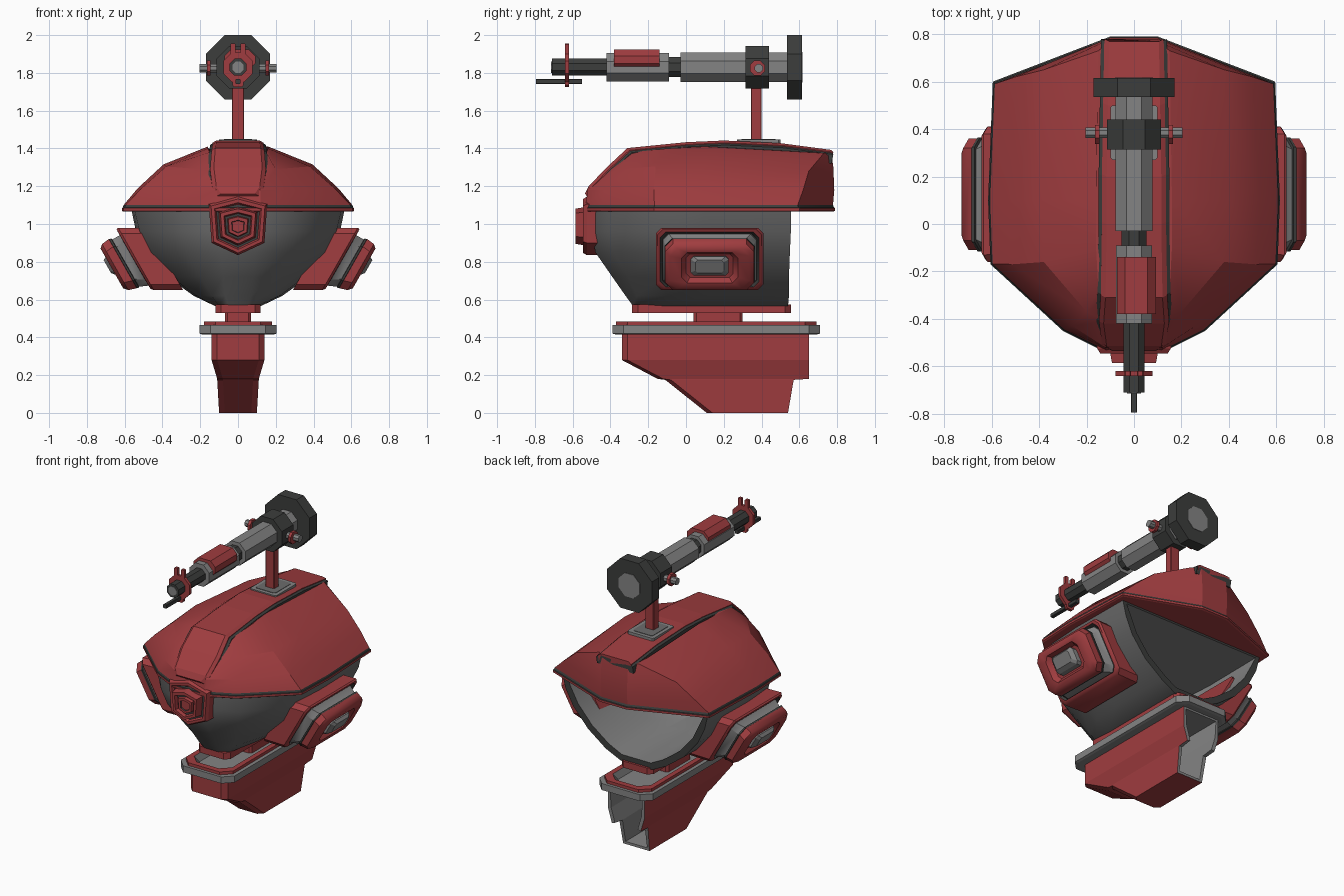
import bpy, bmesh, math

if "Cube" in bpy.data.objects:
    bpy.data.objects.remove(bpy.data.objects["Cube"])

def material(name, rgb):
    m = bpy.data.materials.new(name)
    m.diffuse_color = (*rgb, 1)
    m.use_nodes = True
    m.node_tree.nodes["Principled BSDF"].inputs["Base Color"].default_value = m.diffuse_color
    return m

MATS = {
    'red': material('red paint', (0.35, 0.046, 0.05)),
    'light': material('light grey', (0.23, 0.23, 0.23)),
    'mid': material('mid grey', (0.15, 0.15, 0.15)),
    'dark': material('dark grey', (0.045, 0.047, 0.045)),
}

def loft(name, rings, cols, caps=None, closed=True, smooth=None, shell=None):
    """Skin rings of points; cols gives one colour per band (or one for all)."""
    n = len(rings) - 1
    if isinstance(cols, str):
        cols = [cols] * n
    caps = caps or (cols[0], cols[-1])
    slots = list(shell[1]) if shell else []
    for c in list(cols) + list(caps):
        if c not in slots:
            slots.append(c)
    bm = bmesh.new()
    vs = [[bm.verts.new(p) for p in r] for r in rings]
    k = len(rings[0])
    for i in range(n):
        for j in range(k if closed else k - 1):
            a, b = j, (j + 1) % k
            f = bm.faces.new((vs[i][a], vs[i][b], vs[i + 1][b], vs[i + 1][a]))
            f.material_index = slots.index(cols[i])
    for ring, c in ((vs[0], caps[0]), (vs[-1], caps[1])):
        bm.faces.new(ring).material_index = slots.index(c)
    bmesh.ops.recalc_face_normals(bm, faces=bm.faces)
    me = bpy.data.meshes.new(name)
    bm.to_mesh(me)
    bm.free()
    ob = bpy.data.objects.new(name, me)
    bpy.context.collection.objects.link(ob)
    for s in slots:
        me.materials.append(MATS[s])
    bpy.ops.object.select_all(action='DESELECT')
    ob.select_set(True)
    bpy.context.view_layer.objects.active = ob
    if shell:
        mod = ob.modifiers.new('wall', 'SOLIDIFY')
        mod.thickness, mod.offset = shell[0], -1
        mod.material_offset, mod.material_offset_rim = 1, 2
        bpy.ops.object.modifier_apply(modifier='wall')
    if smooth:
        bpy.ops.object.shade_smooth_by_angle(angle=math.radians(smooth))
    return ob

def cut_rect(axis, pos, ca, cb, ha, hb, c):
    """Rectangle with cut corners, lying across the given axis."""
    pts = [(ha, -hb + c), (ha, hb - c), (ha - c, hb), (-ha + c, hb),
           (-ha, hb - c), (-ha, -hb + c), (-ha + c, -hb), (ha - c, -hb)]
    out = []
    for a, b in pts:
        p = [ca + a, cb + b]
        p.insert(axis, pos)
        out.append(tuple(p))
    return out

def bar(name, axis, p0, p1, ca, cb, ha, hb, c, col):
    return loft(name, [cut_rect(axis, p, ca, cb, ha, hb, c) for p in (p0, p1)], col)

def octagon(name, axis, p0, p1, ca, cb, r, col):
    return bar(name, axis, p0, p1, ca, cb, r, r, r * 0.586, col)

def mirrored(half):
    return half + [(-x, y, z) for x, y, z in reversed(half)]

# Hollow stand, open at the back
base = []
for z, y0, y1, hx in ((0.42, -.34, .65, .14), (0.28, -.34, .65, .14), (0.18, -.15, .65, .11),
                      (0.175, -.11, .57, .11), (0, .11, .54, .10)):
    base.append([(hx, y1, z), (hx, y0 + .03, z), (hx - .03, y0, z),
                 (-hx + .03, y0, z), (-hx, y0 + .03, z), (-hx, y1, z)])
loft('stand', base, 'red', closed=False, shell=(.025, ('red', 'light', 'light')))

# Tray on the stand, with raised lip and sunken floor
tray = [(.19, .53, .415), (.205, .55, .42), (.205, .55, .465), (.18, .53, .465),
        (.18, .53, .485), (.145, .49, .485), (.125, .46, .44), (.11, .44, .44)]
loft('tray', [cut_rect(2, z, 0, .16, hx, hy, .06) for hx, hy, z in tray],
     ['light', 'light', 'light', 'red', 'red', 'light', 'light'])
bar('neck', 2, .43, .54, 0, .17, .07, .13, .015, 'red')
bar('head_flange', 2, .53, .575, 0, .135, .12, .42, .03, 'red')

# Bowl-shaped head shell, open at the back with a dark rim
levels = [
    (1.08, [(.56, .555), (.565, .1), (.55, -.15), (.31, -.41), (.1, -.5)]),
    (.96, [(.53, .555), (.54, .1), (.52, -.15), (.3, -.41), (.1, -.5)]),
    (.85, [(.475, .55), (.485, .1), (.465, -.15), (.27, -.38), (.09, -.48)]),
    (.72, [(.365, .545), (.375, .1), (.355, -.12), (.2, -.31), (.08, -.39)]),
    (.62, [(.23, .545), (.235, .1), (.22, -.1), (.14, -.26), (.07, -.32)]),
    (.565, [(.12, .54), (.12, .1), (.12, -.1), (.1, -.25), (.05, -.28)])]
loft('head_shell', [mirrored([(x, y, z) for x, y in pts]) for z, pts in levels],
     'mid', closed=False, smooth=40, shell=(.045, ('mid', 'light', 'dark')))

# Faceted helmet top with a dark seam above its rim
rim = [(.12, -.54), (.3, -.45), (.605, -.17), (.615, .1), (.595, .6), (.1, .79)]
def rim_ring(z, s):
    return mirrored([(x * s, y * s, z) for x, y in rim])
helmet = [
    rim_ring(1.065, .985), rim_ring(1.07, 1), rim_ring(1.085, 1), rim_ring(1.087, .992),
    rim_ring(1.1, .985),
    mirrored([(.12, -.52, 1.18), (.26, -.43, 1.18), (.515, -.17, 1.185), (.53, .1, 1.19),
              (.5, .62, 1.18), (.1, .785, 1.18)]),
    mirrored([(.12, -.41, 1.29), (.2, -.37, 1.29), (.38, -.16, 1.305), (.395, .1, 1.315),
              (.38, .65, 1.28), (.1, .78, 1.3)]),
    mirrored([(.1, -.3, 1.385), (.15, -.28, 1.38), (.16, -.1, 1.4), (.16, .1, 1.41),
              (.15, .73, 1.375), (.1, .77, 1.375)])]
loft('helmet_top', helmet, ['red', 'red', 'dark', 'dark', 'red', 'red', 'red'], smooth=20)

# Raised band along the middle of the helmet, on a dark border strip
path = [(-.535, 1.16, .11), (-.515, 1.2, .135), (-.42, 1.3, .148), (-.31, 1.402, .14),
        (0, 1.433, .135), (.2, 1.442, .135), (.5, 1.428, .13), (.77, 1.392, .125)]
def band(name, grow, sink, col):
    rings = []
    for y, z, w in path:
        w += grow
        dy = .05 if y < -.3 else 0
        s = sink if y < -.3 else 0
        z -= sink
        rings.append([(-w, y + s + dy, z - .06), (-w, y + s + .01, z - .012), (-w + .02, y + s, z),
                      (w - .02, y + s, z), (w, y + s + .01, z - .012), (w, y + s + dy, z - .06)])
    loft(name, rings, col)
band('helmet_band', 0, 0, 'red')
band('band_border', .014, .012, 'dark')

# Mast and its socket
bar('socket_frame', 2, 1.41, 1.447, 0, .385, .1, .115, .01, 'light')
bar('socket_floor', 2, 1.44, 1.45, 0, .385, .075, .09, .01, 'mid')
bar('mast', 2, 1.42, 1.76, 0, .372, .033, .028, .004, 'red')

# Six-sided front emblem plate of nested steps
shield = [(0, .16), (.155, .12), (.14, -.085), (0, -.15), (-.14, -.085), (-.155, .12)]
steps = [(-.4, 1), (-.525, 1), (-.545, .92), (-.545, .8), (-.53, .74), (-.53, .66), (-.585, .6),
         (-.585, .48), (-.56, .44), (-.56, .36), (-.58, .33), (-.58, .22), (-.572, .2)]
loft('front_plate', [[(x * s, y, .985 + z * s) for x, z in shield] for y, s in steps],
     ['red', 'red', 'red', 'red', 'dark', 'red', 'red', 'red', 'dark', 'red', 'red', 'dark'],
     caps=('red', 'red'))

# Slanted ear pods, one per side
def ear_rings(rows, side):
    out = []
    for x, zc, hy, hz, c in rows:
        ring = cut_rect(0, 0, .125, zc, hy, hz, c)
        out.append([(side * (x + .57 * (z - zc)), y, z) for _, y, z in ring])
    return out
pod = [(.385, .815, .28, .165, .03), (.54, .815, .285, .165, .03), (.553, .815, .275, .158, .03),
       (.553, .812, .262, .146, .03), (.535, .812, .25, .138, .03), (.54, .81, .245, .135, .03),
       (.595, .793, .23, .125, .04), (.598, .793, .24, .13, .04), (.608, .79, .24, .13, .04),
       (.61, .79, .235, .13, .04), (.65, .772, .235, .122, .04), (.668, .765, .21, .105, .04),
       (.668, .768, .15, .08, .03), (.64, .78, .125, .062, .02), (.638, .78, .11, .056, .02)]
pod_cols = ['red', 'red', 'red', 'dark', 'dark', 'light', 'dark', 'dark', 'dark',
            'red', 'red', 'red', 'red', 'red']
knob = [(.62, .78, .1, .052, .015), (.67, .778, .1, .05, .015), (.692, .775, .075, .034, .012)]
for tag, side in (('right', 1), ('left', -1)):
    loft('ear_pod_' + tag, ear_rings(pod, side), pod_cols, smooth=35)
    loft('ear_knob_' + tag, ear_rings(knob, side), 'light')

# Cannon: stacked eight-sided sections along y
GZ = 1.83
for name, y0, y1, r, col in (
        ('rear_disc', .535, .615, .17, 'dark'), ('rear_cap', .61, .618, .08, 'light'),
        ('clamp', .315, .44, .113, 'dark'), ('rear_barrel', -.03, .54, .078, 'light'),
        ('barrel_neck', -.09, -.03, .053, 'dark'), ('front_barrel', -.42, -.09, .075, 'light'),
        ('muzzle', -.71, -.42, .045, 'dark'), ('muzzle_cap', -.714, -.705, .03, 'light'),
        ('sight_ring', -.64, -.62, .078, 'red')):
    octagon(name, 1, y0, y1, 0, GZ, r, col)
bar('barrel_cover', 1, -.38, -.14, .01, 1.87, .082, .055, .035, 'red')
bar('lower_rod', 1, -.795, -.55, 0, 1.755, .013, .013, .003, 'dark')
bar('sight_foot', 1, -.64, -.62, 0, 1.75, .03, .024, .01, 'red')
for side in (1, -1):
    bar('sight_prong', 1, -.64, -.62, side * .026, 1.925, .013, .03, .004, 'red')
    octagon('pivot_flange', 0, side * .145, side * .165, .378, 1.825, .04, 'red')
octagon('pivot_pin', 0, -.205, .205, .385, 1.825, .022, 'light')
